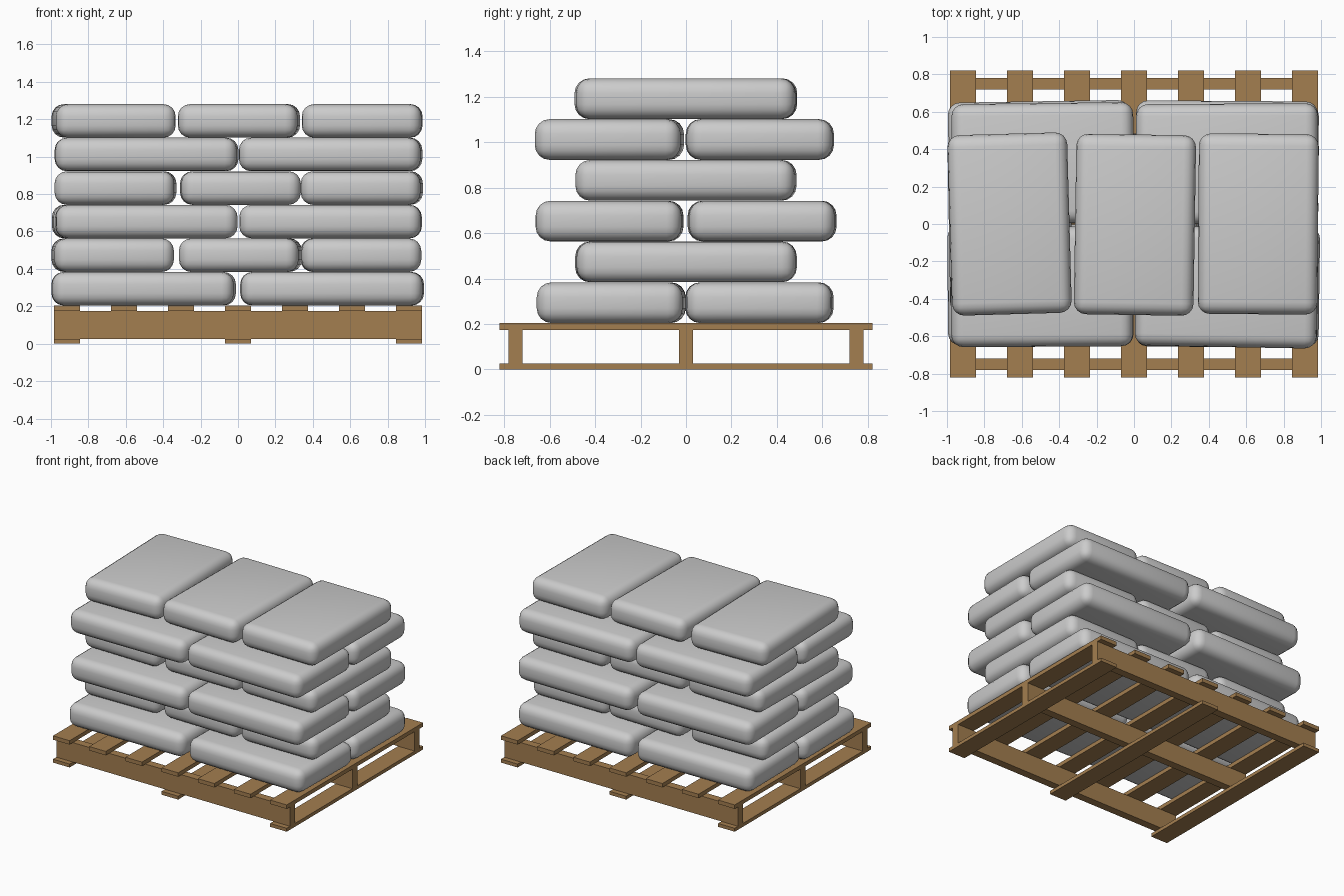
import bpy
from math import radians

if "Cube" in bpy.data.objects:
    bpy.data.objects.remove(bpy.data.objects["Cube"])

wood = bpy.data.materials.new("wood")
wood.diffuse_color = (0.37, 0.21, 0.08, 1)
wood.use_nodes = True
wood.node_tree.nodes["Principled BSDF"].inputs["Base Color"].default_value = wood.diffuse_color


def box(name, size, loc, rot=0.0):
    bpy.ops.mesh.primitive_cube_add(size=1, location=loc)
    ob = bpy.context.object
    ob.name = name
    ob.scale = size
    bpy.ops.object.transform_apply(location=False, rotation=False, scale=True)
    ob.rotation_euler.z = radians(rot)
    return ob


def board(name, size, loc):
    box(name, size, loc).data.materials.append(wood)


# Pallet: deck slats, stringers, bottom boards
for i in range(7):
    board("deck_slat", (0.14, 1.64, 0.03), ((i - 3) * 0.305, 0, 0.189))
for y in (-0.75, 0, 0.75):
    board("stringer", (1.97, 0.06, 0.148), (0, y, 0.1))
for x in (-0.915, 0, 0.915):
    board("bottom_board", (0.14, 1.64, 0.026), (x, 0, 0.013))


def sack(size, x, y, z, rot):
    ob = box("sack", size, (x, y, z), rot)
    bev = ob.modifiers.new("round", 'BEVEL')
    bev.width = 0.065
    bev.segments = 4
    bpy.ops.object.shade_smooth()


# Sack layers, bottom to top: (x, y, turn in degrees)
layers = [
    [(-0.51, -0.325, 0.4), (0.505, -0.33, -0.8), (-0.5, 0.322, 0.6), (0.5, 0.325, -0.5)],
    [(-0.67, 0, 1.0), (0.013, 0, -1.2), (0.657, 0, 0.4)],
    [(-0.49, -0.335, 0.4), (0.495, -0.337, -0.5), (-0.505, 0.335, 0.9), (0.495, 0.337, -0.4)],
    [(-0.655, 0, -0.8), (0.013, 0, 0.4), (0.662, 0, -0.9)],
    [(-0.493, -0.335, 0.3), (0.495, -0.337, -1.0), (-0.487, 0.325, 0.7), (0.498, 0.322, 0.3)],
    [(-0.665, 0, 1.6), (0.005, -0.004, -0.9), (0.664, 0, -0.4)],
]
pitch = 0.1795
for i, layer in enumerate(layers):
    size = (0.64, 0.965, 0.179) if i % 2 else (0.972, 0.642, 0.179)
    for x, y, rot in layer:
        sack(size, x, y, 0.204 + pitch * (i + 0.5), rot)
